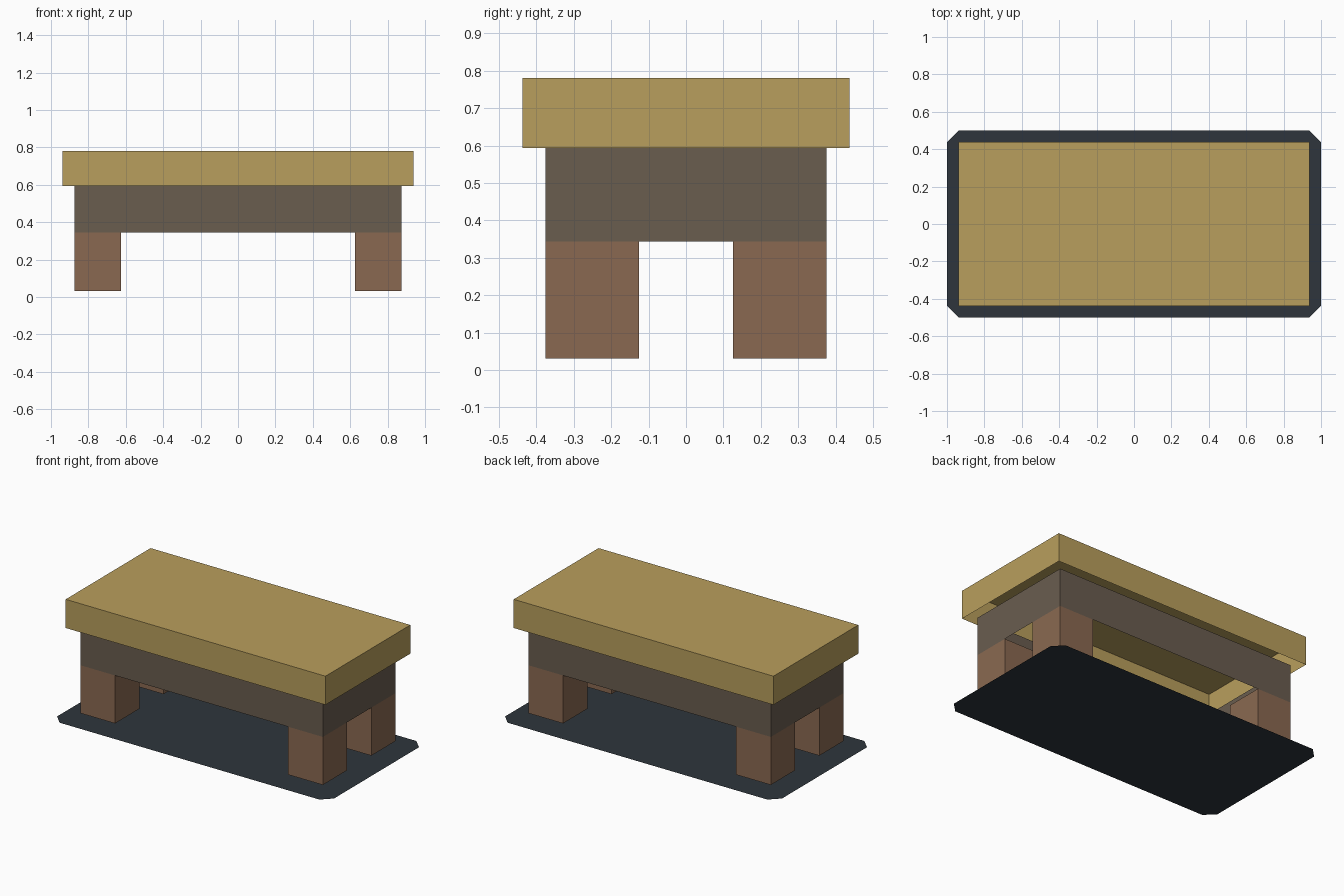
import bpy, bmesh

if "Cube" in bpy.data.objects:
    bpy.data.objects.remove(bpy.data.objects["Cube"])


def srgb(r, g, b):
    f = lambda c: c / 12.92 if c <= 0.04045 else ((c + 0.055) / 1.055) ** 2.4
    return (f(r / 255), f(g / 255), f(b / 255), 1.0)


def material(name, rgb):
    m = bpy.data.materials.new(name)
    m.diffuse_color = srgb(*rgb)
    m.use_nodes = True
    m.node_tree.nodes["Principled BSDF"].inputs["Base Color"].default_value = m.diffuse_color
    return m


straw = material("straw", (185, 159, 93))
grey_brown = material("grey_brown", (106, 93, 79))
wood = material("wood", (138, 105, 81))
slate = material("dark_slate", (46, 53, 60))


def add_object(name, bm, mat):
    me = bpy.data.meshes.new(name)
    bm.to_mesh(me)
    bm.free()
    me.materials.append(mat)
    ob = bpy.data.objects.new(name, me)
    bpy.context.collection.objects.link(ob)
    return ob


def box_shell(name, x0, x1, y0, y1, z0, z1, mat, top=False):
    """Thin box walls with an open bottom; the top is optional."""
    bm = bmesh.new()
    bmesh.ops.create_cube(bm, size=1)
    for v in bm.verts:
        v.co = (x1 if v.co.x > 0 else x0,
                y1 if v.co.y > 0 else y0,
                z1 if v.co.z > 0 else z0)
    bm.normal_update()
    caps = [f for f in bm.faces
            if f.normal.z < -0.5 or (f.normal.z > 0.5 and not top)]
    bmesh.ops.delete(bm, geom=caps, context='FACES_ONLY')
    return add_object(name, bm, mat)


# Table top: five sided, hollow underneath
box_shell("table_top", -0.9375, 0.9375, -0.4375, 0.4375, 0.594, 0.781, straw, top=True)

# Apron: ring of thin walls under the top
box_shell("apron", -0.875, 0.875, -0.375, 0.375, 0.344, 0.594, grey_brown)

# Four square legs in the corners
for sx, side in ((-1, "left"), (1, "right")):
    for sy, end in ((-1, "front"), (1, "back")):
        xs = sorted((sx * 0.625, sx * 0.875))
        ys = sorted((sy * 0.125, sy * 0.375))
        box_shell(f"{end}_{side}_leg", *xs, *ys, 0.031, 0.344, wood)

# Flat floor mat with cut corners
bm = bmesh.new()
c = 0.0625
outline = [(1, -0.5 + c), (1, 0.5 - c), (1 - c, 0.5), (-1 + c, 0.5),
           (-1, 0.5 - c), (-1, -0.5 + c), (-1 + c, -0.5), (1 - c, -0.5)]
bm.faces.new([bm.verts.new((x, y, 0)) for x, y in outline])
bm.normal_update()
add_object("floor_mat", bm, slate)
